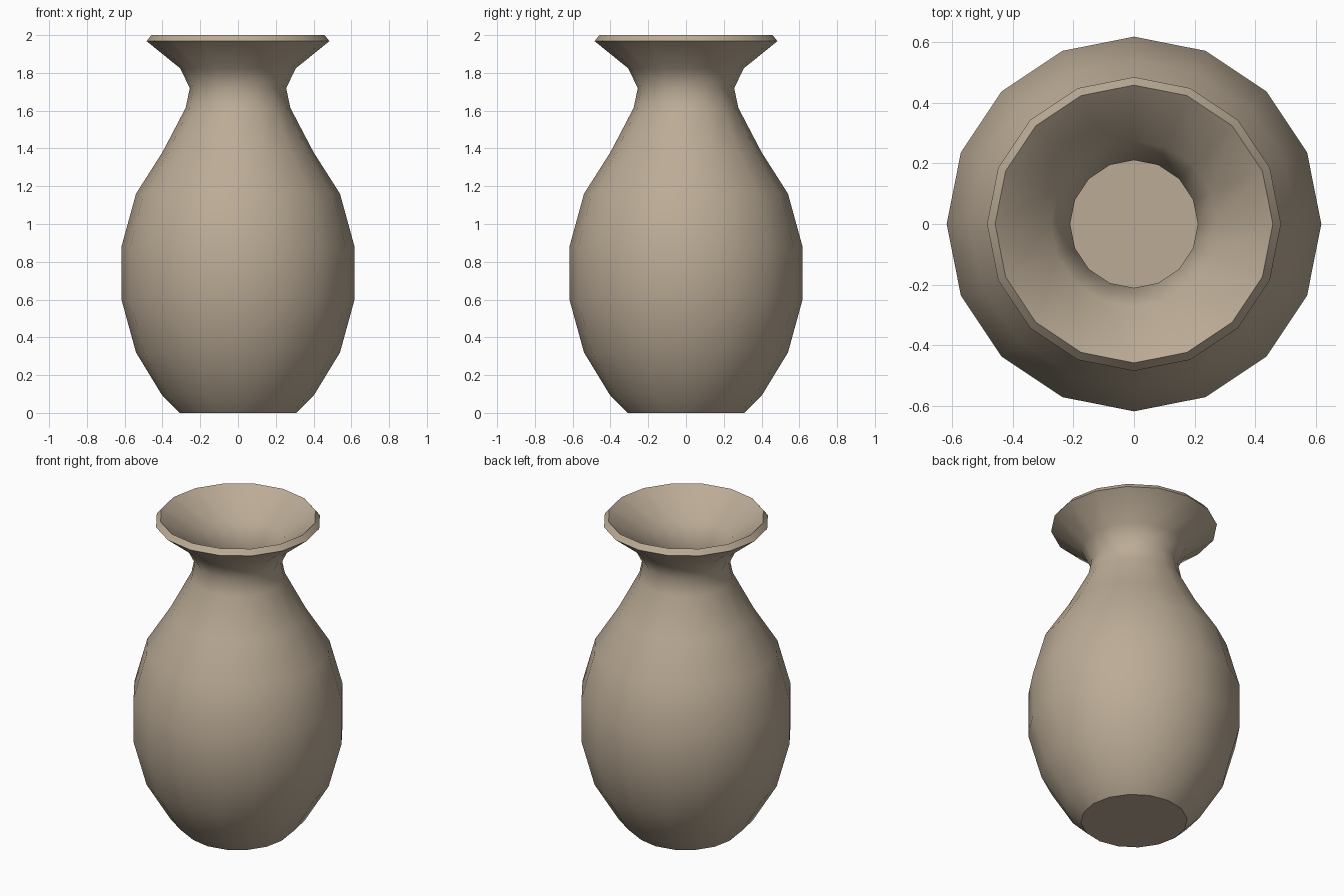
import bpy, bmesh, math

if "Cube" in bpy.data.objects:
    bpy.data.objects.remove(bpy.data.objects["Cube"])

SIDES = 16
# Outer profile: (radius, height) from the foot up to the flared lip
PROFILE = [(0.31, 0.0), (0.40, 0.09), (0.54, 0.32), (0.617, 0.60),
           (0.617, 0.88), (0.54, 1.16), (0.40, 1.38), (0.277, 1.615),
           (0.255, 1.72), (0.307, 1.825), (0.484, 1.968)]

clay = bpy.data.materials.new("clay beige")
clay.diffuse_color = (0.50, 0.41, 0.305, 1)
clay.use_nodes = True
clay.node_tree.nodes["Principled BSDF"].inputs["Base Color"].default_value = clay.diffuse_color

# Vase shell: rings joined by quads, closed at the foot, open at the mouth
bm = bmesh.new()
rings = []
for r, z in PROFILE:
    rings.append([bm.verts.new((r * math.cos(2 * math.pi * i / SIDES),
                                r * math.sin(2 * math.pi * i / SIDES), z))
                  for i in range(SIDES)])
for low, high in zip(rings, rings[1:]):
    for i in range(SIDES):
        j = (i + 1) % SIDES
        bm.faces.new((low[i], low[j], high[j], high[i]))
bm.faces.new(rings[0][::-1])

mesh = bpy.data.meshes.new("vase")
bm.to_mesh(mesh)
bm.free()
mesh.materials.append(clay)
vase = bpy.data.objects.new("vase", mesh)
bpy.context.collection.objects.link(vase)

# Wall thickness grows inwards, giving the hollow interior and bevelled rim
wall = vase.modifiers.new("wall", 'SOLIDIFY')
wall.thickness = 0.042
wall.offset = -1
wall.use_even_offset = True

bpy.context.view_layer.objects.active = vase
vase.select_set(True)
bpy.ops.object.modifier_apply(modifier=wall.name)

# Smooth body, crisp foot and rim edges
bpy.ops.object.shade_smooth_by_angle(angle=math.radians(42))
